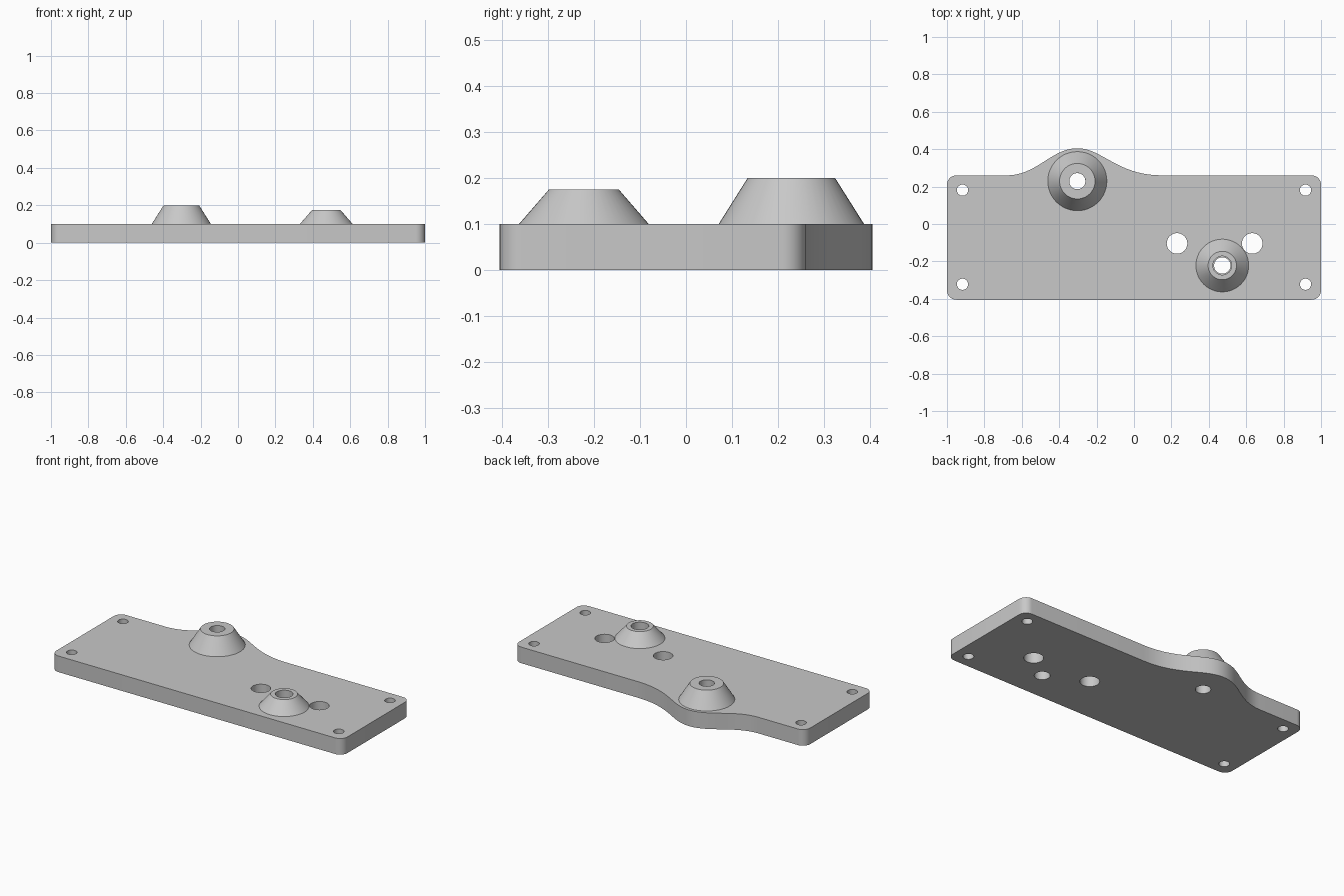
import bpy, bmesh, math
from mathutils import Vector, geometry

if "Cube" in bpy.data.objects:
    bpy.data.objects.remove(bpy.data.objects["Cube"])

grey = bpy.data.materials.new("plain grey")
grey.diffuse_color = (0.58, 0.58, 0.58, 1)
grey.use_nodes = True
grey.node_tree.nodes["Principled BSDF"].inputs["Base Color"].default_value = grey.diffuse_color

T = 0.1                        # plate thickness
Y0, Y1, R = -0.405, 0.26, 0.05  # plate front, back, corner radius
PEAK = (-0.303, 0.405)         # top of the rounded lobe


def circle(x, y, r, n=48):
    return [(x + r * math.cos(2 * math.pi * i / n),
             y + r * math.sin(2 * math.pi * i / n)) for i in range(n)]


def corner(x, y, start):
    return [(x + R * math.cos(math.radians(start + a)),
             y + R * math.sin(math.radians(start + a))) for a in range(0, 91, 10)]


def bezier(a, b, c, d, n=20):
    pts = geometry.interpolate_bezier(*[Vector((*p, 0)) for p in (a, b, c, d)], n)
    return [(p.x, p.y) for p in pts]


def finish(bm, name):
    bmesh.ops.recalc_face_normals(bm, faces=bm.faces[:])
    mesh = bpy.data.meshes.new(name)
    bm.to_mesh(mesh)
    bm.free()
    ob = bpy.data.objects.new(name, mesh)
    mesh.materials.append(grey)
    bpy.context.collection.objects.link(ob)
    bpy.ops.object.select_all(action='DESELECT')
    ob.select_set(True)
    bpy.context.view_layer.objects.active = ob
    bpy.ops.object.shade_smooth_by_angle(angle=math.radians(30))
    return ob


# Plate outline with a lobe on the back edge
outline = (corner(-1 + R, Y0 + R, 180) + corner(1 - R, Y0 + R, 270)
           + corner(1 - R, Y1 - R, 0)
           + bezier((0.15, Y1), (-0.09, Y1), (-0.17, PEAK[1]), PEAK)
           + bezier(PEAK, (-0.44, PEAK[1]), (-0.52, Y1), (-0.68, Y1))[1:]
           + corner(-1 + R, Y1 - R, 90))

# Holes: four corner screws, two wide holes, two boss bores
loops = [outline]
loops += [circle(sx * 0.917, y, 0.03) for sx in (-1, 1) for y in (0.181, -0.322)]
loops += [circle(x, -0.104, 0.055) for x in (0.23, 0.632)]
loops += [circle(-0.303, 0.229, 0.043), circle(0.472, -0.222, 0.044)]

# Plate
bm = bmesh.new()
edges = []
for loop in loops:
    vs = [bm.verts.new((x, y, 0)) for x, y in loop]
    edges += [bm.edges.new((vs[i - 1], vs[i])) for i in range(len(vs))]
bmesh.ops.triangle_fill(bm, edges=edges, use_beauty=True, use_dissolve=False)
ext = bmesh.ops.extrude_face_region(bm, geom=bm.faces[:], use_keep_orig=True)
top = [g for g in ext["geom"] if isinstance(g, bmesh.types.BMVert)]
bmesh.ops.translate(bm, verts=top, vec=(0, 0, T))
finish(bm, "mounting_plate")


# Conical bosses with straight bores
def boss(name, x, y, base, tip, bore, inner, height):
    bm = bmesh.new()
    profile = [(base, T), (tip, height), (bore, height), (bore, T), (inner, T)]
    rings = [[bm.verts.new((*p, z)) for p in circle(x, y, r)] for r, z in profile]
    for a, b in zip(rings, rings[1:]):
        for i in range(len(a)):
            bm.faces.new((a[i - 1], a[i], b[i], b[i - 1]))
    finish(bm, name)


boss("large_boss", -0.303, 0.229, 0.158, 0.095, 0.0432, 0.043, 0.2)
boss("small_boss", 0.472, -0.222, 0.141, 0.076, 0.05, 0.044, 0.175)
